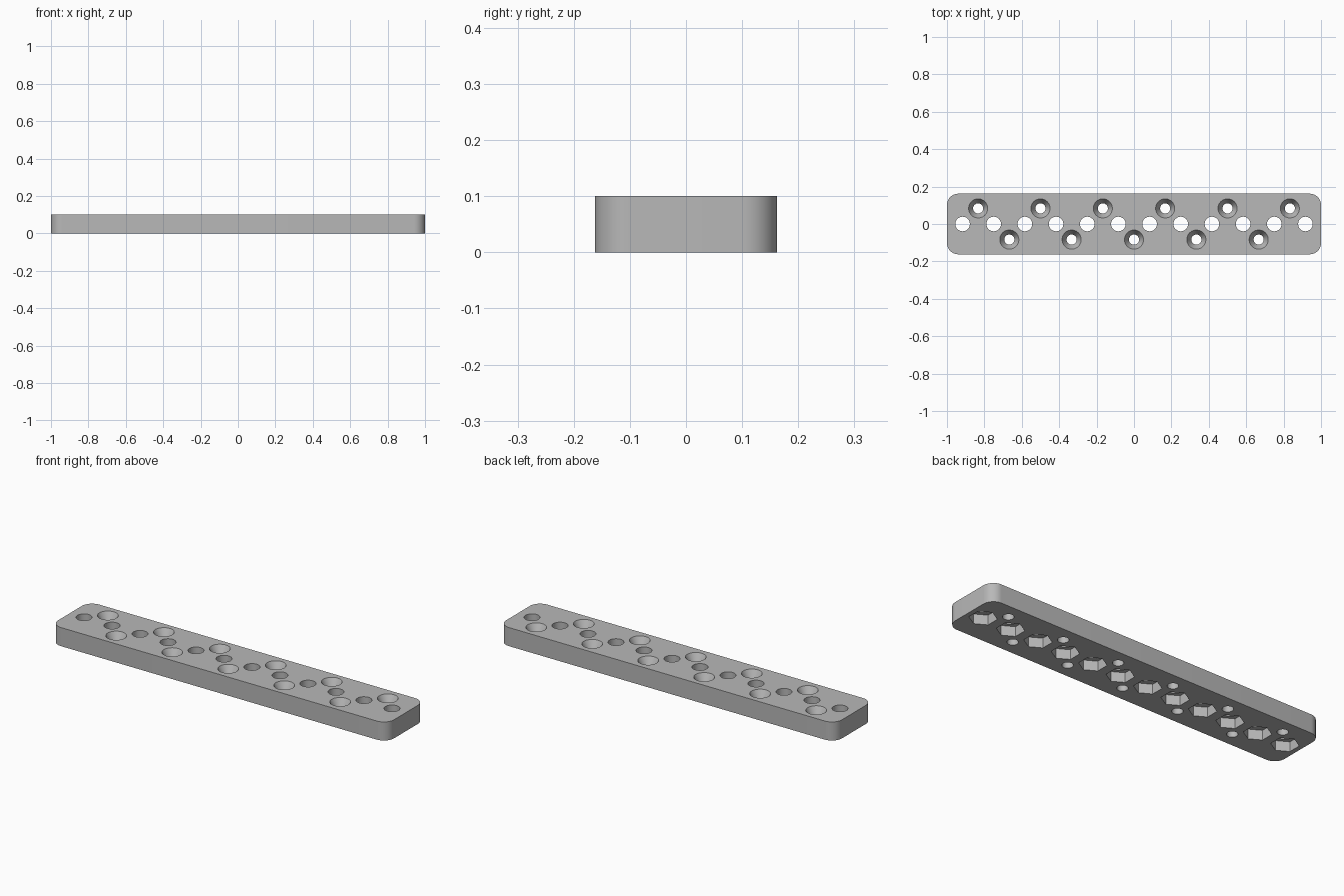
import bpy, bmesh, math

cube = bpy.data.objects.get("Cube")
if cube:
    bpy.data.objects.remove(cube, do_unlink=True)

LENGTH, WIDTH, HEIGHT, CORNER = 2.0, 0.324, 0.1, 0.06
PITCH = LENGTH / 12

grey = bpy.data.materials.new("plain_grey")
grey.use_nodes = True
colour = (0.48, 0.48, 0.48, 1)
grey.diffuse_color = colour
grey.node_tree.nodes["Principled BSDF"].inputs["Base Color"].default_value = colour


def ring(x, y, radius, sides, turn=0.0):
    return [(x + radius * math.cos(turn + math.tau * i / sides),
             y + radius * math.sin(turn + math.tau * i / sides)) for i in range(sides)]


def loft(bm, levels):
    """Closed solid through (outline, z) levels, bottom to top."""
    loops = [[bm.verts.new((x, y, z)) for x, y in outline] for outline, z in levels]
    n = len(loops[0])
    for low, high in zip(loops, loops[1:]):
        for i in range(n):
            j = (i + 1) % n
            bm.faces.new((low[i], low[j], high[j], high[i]))
    bm.faces.new(loops[0][::-1])
    bm.faces.new(loops[-1])


def make_object(name, bm):
    mesh = bpy.data.meshes.new(name)
    bm.to_mesh(mesh)
    bm.free()
    mesh.materials.append(grey)
    obj = bpy.data.objects.new(name, mesh)
    bpy.context.collection.objects.link(obj)
    return obj


# Bar with rounded upright corners
outline = []
for k, (sx, sy) in enumerate([(1, 1), (-1, 1), (-1, -1), (1, -1)]):
    for s in range(13):
        a = math.pi / 2 * (k + s / 12)
        outline.append((sx * (LENGTH / 2 - CORNER) + CORNER * math.cos(a),
                        sy * (WIDTH / 2 - CORNER) + CORNER * math.sin(a)))
bm = bmesh.new()
loft(bm, [(outline, 0), (outline, HEIGHT)])
bar = make_object("drilled_bar", bm)

# Centre bores, with hexagonal nut pockets underneath
bores, pockets = bmesh.new(), bmesh.new()
for i in range(12):
    x = (i - 5.5) * PITCH
    bore = ring(x, 0, 0.039, 48)
    loft(bores, [(bore, -0.02), (bore, HEIGHT + 0.02)])
    hexagon = ring(x, 0, 0.0675, 6, math.pi / 6)
    loft(pockets, [(hexagon, -0.02), (hexagon, 0.052)])

# Countersunk screw holes, alternating between the two edges
for i in range(11):
    x, y = (i - 5) * PITCH, PITCH / 2 * (1 if i % 2 == 0 else -1)
    hole, rim = ring(x, y, 0.027, 48), ring(x, y, 0.051, 48)
    loft(bores, [(hole, -0.02), (hole, HEIGHT - 0.043), (rim, HEIGHT), (rim, HEIGHT + 0.02)])

# Cut the holes and bake the result
cutters = [make_object("bore_cutter", bores), make_object("pocket_cutter", pockets)]
for cutter in cutters:
    cutter.hide_render = True
    mod = bar.modifiers.new(cutter.name, 'BOOLEAN')
    mod.operation, mod.solver, mod.object = 'DIFFERENCE', 'EXACT', cutter
graph = bpy.context.evaluated_depsgraph_get()
graph.update()
baked = bpy.data.meshes.new_from_object(bar.evaluated_get(graph))
bar.modifiers.clear()
bar.data = baked
baked.materials.clear()
baked.materials.append(grey)
for poly in baked.polygons:
    poly.material_index = 0
for cutter in cutters:
    bpy.data.objects.remove(cutter, do_unlink=True)

# Smooth round walls, crisp rims
bpy.ops.object.select_all(action='DESELECT')
bar.select_set(True)
bpy.context.view_layer.objects.active = bar
bpy.ops.object.shade_smooth_by_angle(angle=math.radians(20))
